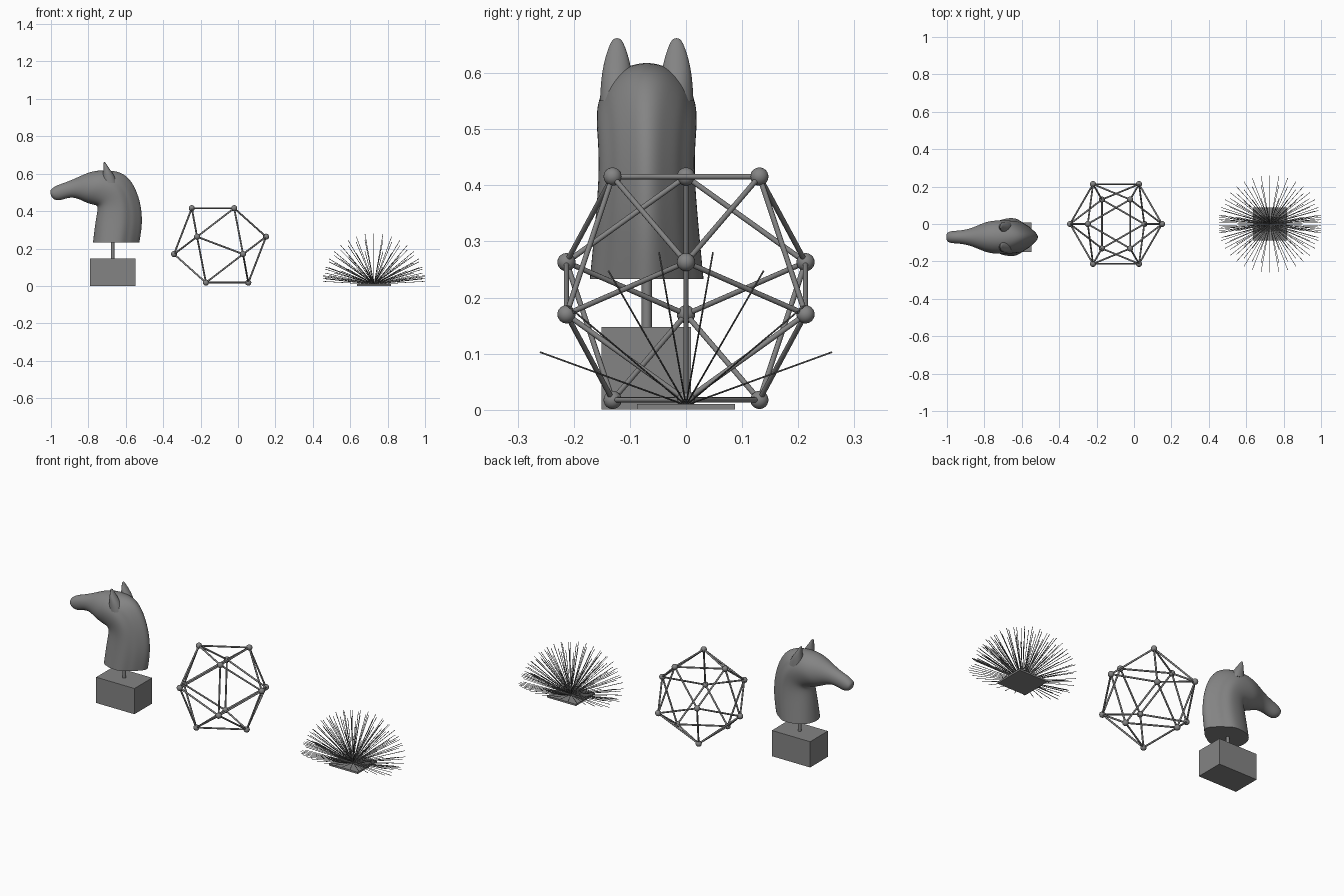
import bpy, bmesh, math
from mathutils import Vector, Matrix

if "Cube" in bpy.data.objects:
    bpy.data.objects.remove(bpy.data.objects["Cube"], do_unlink=True)

grey = bpy.data.materials.new("stone_grey")
grey.use_nodes = True
GREY = (0.23, 0.23, 0.23, 1)
grey.diffuse_color = GREY
grey.node_tree.nodes["Principled BSDF"].inputs["Base Color"].default_value = GREY


def finish(bm, name, smooth=False):
    bmesh.ops.recalc_face_normals(bm, faces=bm.faces)
    mesh = bpy.data.meshes.new(name)
    bm.to_mesh(mesh)
    bm.free()
    mesh.materials.append(grey)
    obj = bpy.data.objects.new(name, mesh)
    bpy.context.collection.objects.link(obj)
    if smooth:
        bpy.ops.object.select_all(action="DESELECT")
        obj.select_set(True)
        bpy.context.view_layer.objects.active = obj
        bpy.ops.object.shade_smooth_by_angle(angle=math.radians(50))
    return obj


def box(name, center, size):
    bm = bmesh.new()
    bmesh.ops.create_cube(bm, size=1, matrix=Matrix.Translation(center) @ Matrix.Diagonal((*size, 1)))
    return finish(bm, name)


def rod(bm, a, b, radius, sides):
    a, b = Vector(a), Vector(b)
    turn = (b - a).to_track_quat("Z", "Y").to_matrix().to_4x4()
    bmesh.ops.create_cone(bm, cap_ends=True, segments=sides, radius1=radius, radius2=radius,
                          depth=(b - a).length, matrix=Matrix.Translation((a + b) / 2) @ turn)


# Half section from the mane ridge (t = 0) to the throat (t = 1), with a groove behind the neck muscle
SECTION = [(0.03, 0.2), (0.1, 0.38), (0.19, 0.62), (0.27, 0.72),
           (0.38, 0.97), (0.55, 1.0), (0.75, 0.9), (0.92, 0.62)]


def loft(name, rings, yc):
    """Each ring: back x, back z, front x, front z, half width, mane amount."""
    bm = bmesh.new()
    loops = []
    for bx, bz, fx, fz, half, mane in rings:
        back, front = Vector((bx, yc, bz)), Vector((fx, yc, fz))
        side = [(t, half * (mane * w + (1 - mane) * 2 * math.sqrt(t * (1 - t)))) for t, w in SECTION]
        outline = [(0, 0)] + side + [(1, 0)] + [(t, -w) for t, w in reversed(side)]
        loops.append([bm.verts.new(back.lerp(front, t) + Vector((0, w, 0))) for t, w in outline])
    for low, high in zip(loops, loops[1:]):
        for i in range(len(low)):
            j = (i + 1) % len(low)
            bm.faces.new((low[i], low[j], high[j], high[i]))
    base = bm.faces.new(loops[0])
    bm.faces.new(loops[-1])
    for f in bm.faces:
        f.smooth = True
    # Keep the cut at the base crisp
    crease = bm.edges.layers.float.new("crease_edge")
    for e in base.edges:
        e[crease] = 1
        e.smooth = False
    obj = finish(bm, name)
    sub = obj.modifiers.new("smooth_form", "SUBSURF")
    sub.levels = sub.render_levels = 2
    return obj


# Horse bust: neck and head in one sweep
YC = -0.07
loft("horse_head", [
    (-0.525, 0.233, -0.782, 0.233, 0.103, 1),
    (-0.508, 0.33, -0.770, 0.34, 0.093, 1),
    (-0.515, 0.43, -0.755, 0.41, 0.086, 1),
    (-0.545, 0.525, -0.757, 0.427, 0.088, 0.9),
    (-0.590, 0.59, -0.775, 0.430, 0.091, 0.6),
    (-0.645, 0.616, -0.800, 0.435, 0.091, 0.2),
    (-0.720, 0.622, -0.825, 0.446, 0.088, 0),
    (-0.790, 0.613, -0.855, 0.462, 0.068, 0),
    (-0.855, 0.582, -0.890, 0.472, 0.047, 0),
    (-0.920, 0.554, -0.925, 0.464, 0.036, 0),
    (-0.972, 0.538, -0.962, 0.452, 0.034, 0),
    (-1.000, 0.518, -0.990, 0.464, 0.028, 0),
    (-1.005, 0.505, -1.000, 0.480, 0.015, 0)], YC)

# Ears
for name, s in (("left_ear", 1), ("right_ear", -1)):
    loft(name, [
        (-0.645, 0.55, -0.725, 0.55, 0.031, 0),
        (-0.660, 0.59, -0.724, 0.59, 0.029, 0),
        (-0.682, 0.62, -0.721, 0.625, 0.023, 0),
        (-0.700, 0.645, -0.719, 0.648, 0.015, 0),
        (-0.710, 0.662, -0.719, 0.664, 0.007, 0)], YC + 0.053 * s)

# Bust stand
box("stand_block", (-0.67, YC - 0.001, 0.074), (0.242, 0.16, 0.147))
bm = bmesh.new()
rod(bm, (-0.67, YC, 0.14), (-0.67, YC, 0.26), 0.009, 16)
finish(bm, "stand_post", True)

# Icosahedron frame resting on one face: two triangles and two wider ones between
CENTER = Vector((-0.096, 0, 0.2165))
corners = []
for radius, height, turn in ((0.151, 0.199, 180), (0.246, 0.0465, 0),
                             (0.246, -0.0465, 180), (0.151, -0.199, 0)):
    for k in range(3):
        a = math.radians(turn + 120 * k)
        corners.append(CENTER + Vector((radius * math.cos(a), radius * math.sin(a), height)))

bm = bmesh.new()
for i, a in enumerate(corners):
    for b in corners[:i]:
        if (a - b).length < 0.3:
            rod(bm, a, b, 0.0048, 10)
finish(bm, "frame_struts", True)
bm = bmesh.new()
for c in corners:
    bmesh.ops.create_uvsphere(bm, u_segments=20, v_segments=12, radius=0.0162,
                              matrix=Matrix.Translation(c))
finish(bm, "frame_joints", True)

# Spike burst: fans through the long axis, tilted in even steps
box("spike_plate", (0.726, 0, 0.005), (0.182, 0.174, 0.01))
ROOT = Vector((0.727, 0, 0.008))
bm = bmesh.new()
for tilt in range(-70, 71, 20):
    for swing in range(-80, 81, 10):
        a, b = math.radians(tilt), math.radians(swing)
        direction = Vector((math.sin(b), math.cos(b) * math.sin(a), math.cos(b) * math.cos(a)))
        rod(bm, ROOT, ROOT + direction * 0.277, 0.0015, 6)
finish(bm, "spikes", True)
